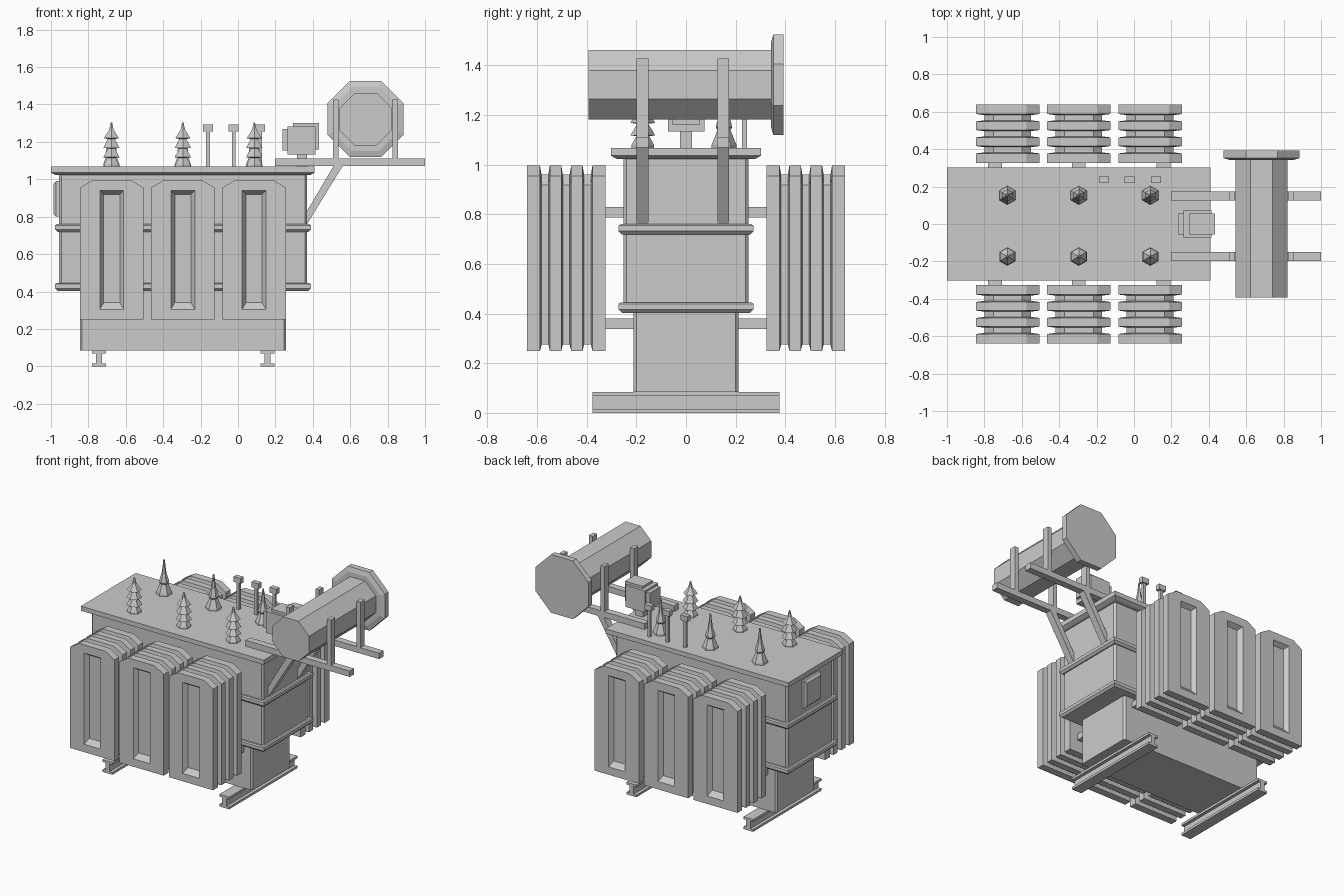
import bpy, bmesh, math
from mathutils import Vector

if "Cube" in bpy.data.objects:
    bpy.data.objects.remove(bpy.data.objects["Cube"])


def finish(name, bm):
    bmesh.ops.recalc_face_normals(bm, faces=bm.faces)
    me = bpy.data.meshes.new(name)
    bm.to_mesh(me)
    bm.free()
    ob = bpy.data.objects.new(name, me)
    bpy.context.collection.objects.link(ob)
    return ob


def loft(name, rings, cap_end=True):
    """Skin equal-length rings of points and cap the ends."""
    bm = bmesh.new()
    vs = [[bm.verts.new(p) for p in r] for r in rings]
    n = len(vs[0])
    for a, b in zip(vs, vs[1:]):
        for i in range(n):
            j = (i + 1) % n
            bm.faces.new((a[i], a[j], b[j], b[i]))
    bm.faces.new(vs[0])
    if cap_end:
        bm.faces.new(vs[-1])
        return finish(name, bm)
    return bm, vs[-1]


def rect(x0, x1, hy, z, d=0.0, c=0.0):
    """Horizontal rectangle, inset by d, with corners cut by c."""
    x0, x1, hy = x0 + d, x1 - d, hy - d
    if not c:
        return [(x0, -hy, z), (x1, -hy, z), (x1, hy, z), (x0, hy, z)]
    return [(x0 + c, -hy, z), (x1 - c, -hy, z), (x1, -hy + c, z), (x1, hy - c, z),
            (x1 - c, hy, z), (x0 + c, hy, z), (x0, hy - c, z), (x0, -hy + c, z)]


def box(name, x0, x1, y0, y1, z0, z1):
    return loft(name, [[(x0, y0, z), (x1, y0, z), (x1, y1, z), (x0, y1, z)] for z in (z0, z1)])


def lathe(name, x, y, profile, n=6):
    """Faceted turned shape about a vertical axis."""
    return loft(name, [[(x + r * math.cos(2 * math.pi * i / n + math.pi / 2),
                         y + r * math.sin(2 * math.pi * i / n + math.pi / 2), z)
                        for i in range(n)] for r, z in profile])


def extrude_y(name, pts, y0, y1):
    return loft(name, [[(x, y, z) for x, z in pts] for y in (y0, y1)])


# Tank, lid and stiffening bands
loft("lower_tank", [rect(-.845, .257, .212, z, c=.012) for z in (.085, .42)])
loft("upper_tank", [rect(-.957, .369, .252, z, c=.012) for z in (.41, 1.04)])
loft("tank_lid", [rect(-1, .41, .302, 1.022, .025), rect(-1, .41, .302, 1.036),
                  rect(-1, .41, .302, 1.068)])
for name, z in (("lower_band", .403), ("upper_band", .718)):
    loft(name, [rect(-.978, .39, .272, z, .014), rect(-.978, .39, .272, z + .014),
                rect(-.978, .39, .272, z + .036), rect(-.978, .39, .272, z + .042, .008)])

# Control box on the left wall
loft("side_box", [[(x, y, z) for y, z in ((-h, .80 + d), (h, .80 + d), (h, .99 - d), (-h, .99 - d))]
                  for x, h, d in ((-.94, .09, 0), (-.972, .09, 0), (-.987, .075, .015))])

# I-beam skids
for i, x in enumerate((-.743, .157)):
    f, w, t = .038, .016, .016
    half = [(f, 0), (f, t), (w, t), (w, .085 - t), (f, .085 - t), (f, .085)]
    extrude_y(f"skid_beam_{i}", [(x + a, z) for a, z in half] +
              [(x - a, z) for a, z in reversed(half)], -.376, .376)


# Radiators: four ribs joined by a narrower core, recessed panel outside
def fin_outline(x, y, inset):
    h, t = .17 - inset, inset * .8
    a = .10 - inset * .5
    b = .25 + inset * .55
    return [(x - h, y, b), (x + h, y, b), (x + h, y, .955 - t),
            (x + a, y, .997 - t), (x - a, y, .997 - t), (x - h, y, .955 - t)]


def radiator(name, x, s):
    rings = []
    for k in range(4):
        y = .325 + k * .0857
        if k:
            rings.append(fin_outline(x, s * y, .045))
        rings.append(fin_outline(x, s * (y + (.006 if k else 0)), 0))
        rings.append(fin_outline(x, s * (y + (.052 if k < 3 else .058)), 0))
        if k < 3:
            rings.append(fin_outline(x, s * (y + .058), .045))
    bm, o = loft(name, rings, cap_end=False)

    def window(hw, z0, z1, y):
        return [bm.verts.new((x + a, s * y, z)) for a, z in
                ((-hw, z0), (hw, z0), (hw, z1), (-hw, z1))]
    yo = .325 + 3 * .0857 + .058
    w = window(.064, .305, .94, yo)
    v = window(.043, .34, .92, yo - .03)
    for f in ((o[0], o[1], w[1], w[0]), (o[1], o[2], w[2], w[1]), (o[2], o[3], w[2]),
              (o[3], o[4], w[3], w[2]), (o[4], o[5], w[3]), (o[5], o[0], w[0], w[3]), v):
        bm.faces.new(f)
    for i in range(4):
        j = (i + 1) % 4
        bm.faces.new((w[i], w[j], v[j], v[i]))
    return finish(name, bm)


for s, side in ((-1, "front"), (1, "back")):
    for i, (x, px) in enumerate(((-.675, -.743), (-.295, -.295), (.086, .157))):
        radiator(f"{side}_radiator_{i}", x, s)
        for k, z in enumerate((.337, .787)):
            y0, y1 = sorted((s * .2, s * .335))
            box(f"{side}_radiator_pipe_{i}_{k}", px - .037, px + .037, y0, y1, z, z + .043)

# Bushings: ribbed ones in front, tapered ones behind
ribbed = [(.046, 1.06), (.046, 1.078), (.026, 1.115), (.05, 1.118), (.022, 1.165), (.05, 1.168),
          (.022, 1.215), (.046, 1.22), (.014, 1.265), (.004, 1.305)]
tapered = [(.05, 1.06), (.05, 1.08), (.042, 1.10), (.026, 1.14), (.033, 1.15), (.03, 1.165),
           (.016, 1.21), (.009, 1.26), (.005, 1.305)]
for i, x in enumerate((-.677, -.295, .087)):
    lathe(f"ribbed_bushing_{i}", x, -.174, ribbed)
    lathe(f"tapered_bushing_{i}", x, .153, tapered)

# Small posts with square heads
for i, x in enumerate((-.16, -.023, .117)):
    box(f"post_stem_{i}", x - .01, x + .01, .225, .245, 1.06, 1.26)
    box(f"post_head_{i}", x - .027, x + .027, .22, .253, 1.255, 1.292)

# Relay block on the lid
box("relay_pedestal", .315, .37, -.025, .025, 1.06, 1.14)
box("relay_flange", .237, .27, -.057, .06, 1.155, 1.27)
box("relay_body", .265, .415, -.072, .075, 1.133, 1.283)
box("relay_cover", .295, .433, -.055, .055, 1.16, 1.30)


# Octagonal conservator drum along y with an end flange
def octagon(apothem, y):
    r = apothem / math.cos(math.pi / 8)
    return [(.682 + r * math.cos(math.pi / 8 + i * math.pi / 4), y,
             1.322 + r * math.sin(math.pi / 8 + i * math.pi / 4)) for i in range(8)]


loft("conservator_drum", [octagon(.14, -.392), octagon(.14, .36)])
loft("conservator_flange", [octagon(.172, .343), octagon(.203, .352), octagon(.203, .392)])

# Conservator support frames
for i, y in enumerate((-.175, .15)):
    y0, y1 = y - .024, y + .024
    box(f"support_beam_{i}", .198, 1, y0, y1, 1.07, 1.111)
    box(f"support_post_inner_{i}", .508, .536, y0, y1, 1.1, 1.427)
    box(f"support_post_outer_{i}", .825, .855, y0, y1, 1.1, 1.427)
    extrude_y(f"support_brace_{i}", [(.36, .745), (.36, .815), (.513, 1.075), (.562, 1.075)], y0, y1)
